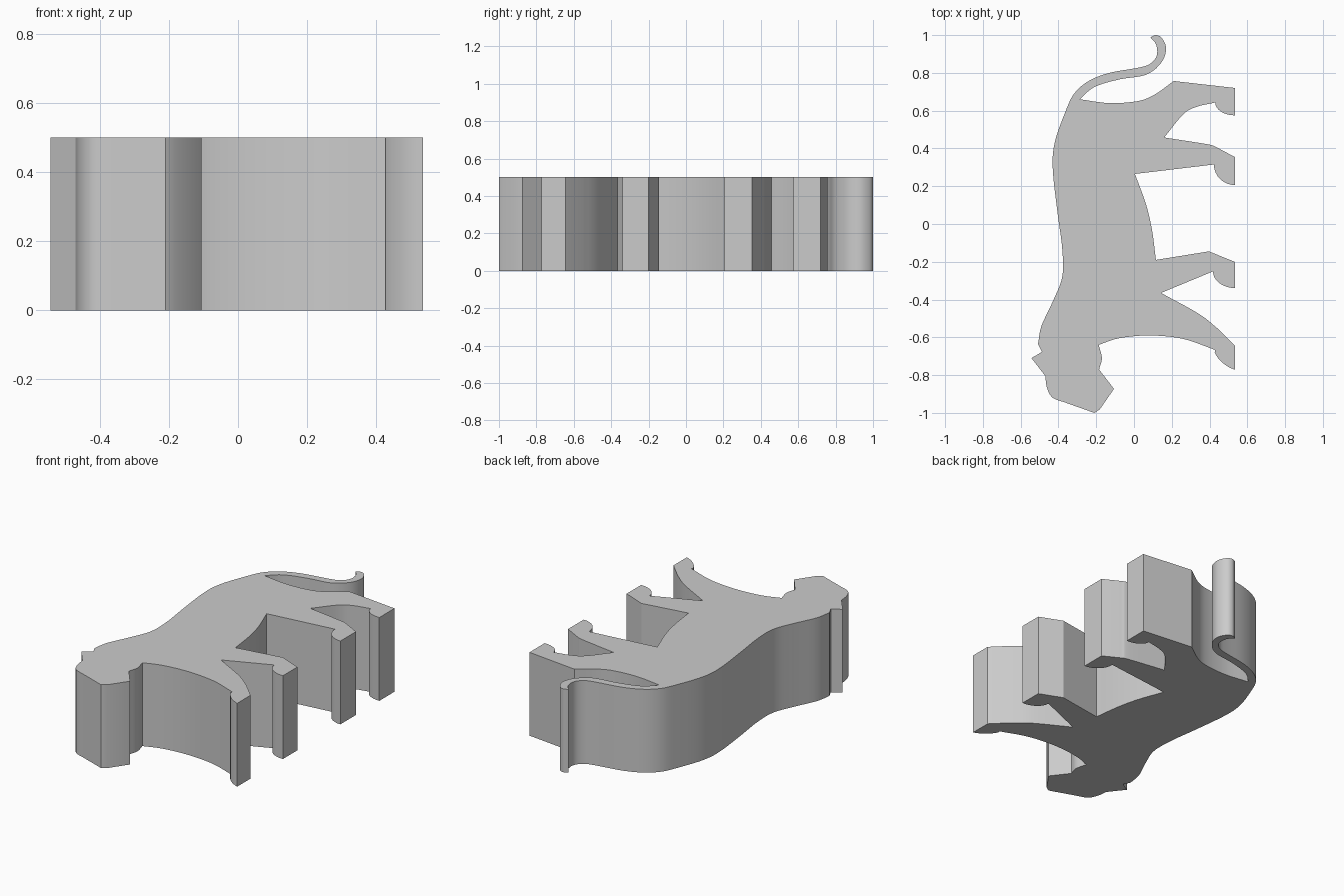
import bpy
import bmesh
import math
from mathutils import Vector

THICKNESS = 0.5
GROUND_X = 0.535   # the soles of all four feet lie on this line

default_cube = bpy.data.objects.get("Cube")
if default_cube:
    bpy.data.objects.remove(default_cube, do_unlink=True)


def smooth_run(points, steps=5):
    """Catmull-Rom curve through the points, with free corners at both ends."""
    pts = [Vector(p) for p in points]
    pts = [2 * pts[0] - pts[1]] + pts + [2 * pts[-1] - pts[-2]]
    result = []
    for a, b, c, d in zip(pts, pts[1:], pts[2:], pts[3:]):
        for i in range(steps):
            t = i / steps
            result.append(b + (c - a) * t / 2
                          + (2 * a - 5 * b + 4 * c - d) * t * t / 2
                          + (3 * b - a - 3 * c + d) * t ** 3 / 2)
    result.append(pts[-2])
    return result


def straight_run(points):
    return [Vector(p) for p in points]


def paw(ankle, toe_y, heel_y, roundness=1.0, steps=8):
    """Rounded toe from the ankle to the sole, then the flat sole to the heel."""
    start = Vector(ankle)
    end = Vector((GROUND_X, toe_y))
    result = []
    for i in range(steps + 1):
        angle = math.pi / 2 * i / steps
        arc = Vector((end.x + (start.x - end.x) * math.cos(angle),
                      start.y + (end.y - start.y) * math.sin(angle)))
        chord = start.lerp(end, i / steps)
        result.append(chord.lerp(arc, roundness))
    result.append(Vector((GROUND_X, heel_y)))
    return result


def join_runs(runs):
    """Chain runs into one closed outline, dropping repeated points."""
    outline = []
    for run in runs:
        for point in run:
            if not outline or (point - outline[-1]).length > 0.002:
                outline.append(point)
    if (outline[0] - outline[-1]).length < 0.002:
        outline.pop()
    return outline


# Outer edge of the tail, flowing into the rump, back and neck
tail_and_back = smooth_run([
    (0.087, 0.988), (0.117, 0.95), (0.12, 0.89), (0.08, 0.845), (0.01, 0.825),
    (-0.13, 0.8), (-0.24, 0.757), (-0.317, 0.69), (-0.365, 0.59),
    (-0.42, 0.43), (-0.43, 0.29), (-0.405, 0.06), (-0.38, -0.13),
    (-0.38, -0.28), (-0.43, -0.41), (-0.49, -0.54), (-0.508, -0.635)])

# Head
ear = straight_run([(-0.487, -0.677), (-0.543, -0.71), (-0.47, -0.804)])
forehead = smooth_run([(-0.47, -0.804), (-0.46, -0.87), (-0.43, -0.92), (-0.365, -0.945)])
muzzle = straight_run([(-0.21, -1.0), (-0.18, -0.98), (-0.106, -0.873)])
jaw = smooth_run([(-0.185, -0.77), (-0.17, -0.71), (-0.187, -0.64)])

# Chest and the two forelegs
chest = smooth_run([(-0.187, -0.64), (-0.08, -0.605), (0.08, -0.59), (0.26, -0.608), (0.43, -0.667)])
first_paw = paw((0.427, -0.68), -0.772, -0.645, roundness=0.5)
first_leg_back = smooth_run([(0.445, -0.555), (0.344, -0.476), (0.143, -0.365)])
second_paw = paw((0.418, -0.251), -0.339, -0.201)
second_leg_back = straight_run([(0.397, -0.145), (0.116, -0.19)])

# Belly and the two hind legs
belly = smooth_run([(0.116, -0.19), (0.095, -0.03), (0.063, 0.106), (0.005, 0.265)])
third_paw = paw((0.423, 0.315), 0.206, 0.354)
third_leg_back = smooth_run([(0.434, 0.408), (0.39, 0.422), (0.16, 0.458)])
inner_thigh = smooth_run([(0.16, 0.458), (0.26, 0.58), (0.33, 0.62), (0.43, 0.643)])
fourth_paw = paw((0.43, 0.643), 0.575, 0.72)

# Haunch and the inner edge of the tail
haunch = smooth_run([(0.21, 0.757), (0.106, 0.683), (0.016, 0.65), (-0.13, 0.64), (-0.286, 0.66)])
tail_inside = smooth_run([
    (-0.286, 0.66), (-0.21, 0.725), (-0.08, 0.765), (0.063, 0.79),
    (0.143, 0.852), (0.17, 0.926), (0.148, 0.984), (0.115, 1.0), (0.087, 0.988)])

outline = join_runs([
    tail_and_back, ear, forehead, muzzle, jaw, chest, first_paw, first_leg_back,
    second_paw, second_leg_back, belly, third_paw, third_leg_back, inner_thigh,
    fourth_paw, haunch, tail_inside])

# Extrude the silhouette into a thick slab
bm = bmesh.new()
base = bm.faces.new([bm.verts.new((p.x, p.y, 0)) for p in outline])
extruded = bmesh.ops.extrude_face_region(bm, geom=[base], use_keep_orig=True)
top_verts = [g for g in extruded["geom"] if isinstance(g, bmesh.types.BMVert)]
bmesh.ops.translate(bm, verts=top_verts, vec=(0, 0, THICKNESS))
bmesh.ops.recalc_face_normals(bm, faces=bm.faces)

mesh = bpy.data.meshes.new("animal_silhouette")
bm.to_mesh(mesh)
bm.free()
body = bpy.data.objects.new("animal_silhouette", mesh)
bpy.context.collection.objects.link(body)

# Plain grey finish
grey = bpy.data.materials.new("plain_grey")
grey.use_nodes = True
colour = (0.6, 0.6, 0.6, 1)
grey.diffuse_color = colour
grey.node_tree.nodes["Principled BSDF"].inputs["Base Color"].default_value = colour
mesh.materials.append(grey)

# Smooth the curved walls, keep the corners crisp
bpy.ops.object.select_all(action="DESELECT")
body.select_set(True)
bpy.context.view_layer.objects.active = body
bpy.ops.object.shade_smooth_by_angle(angle=math.radians(30))
